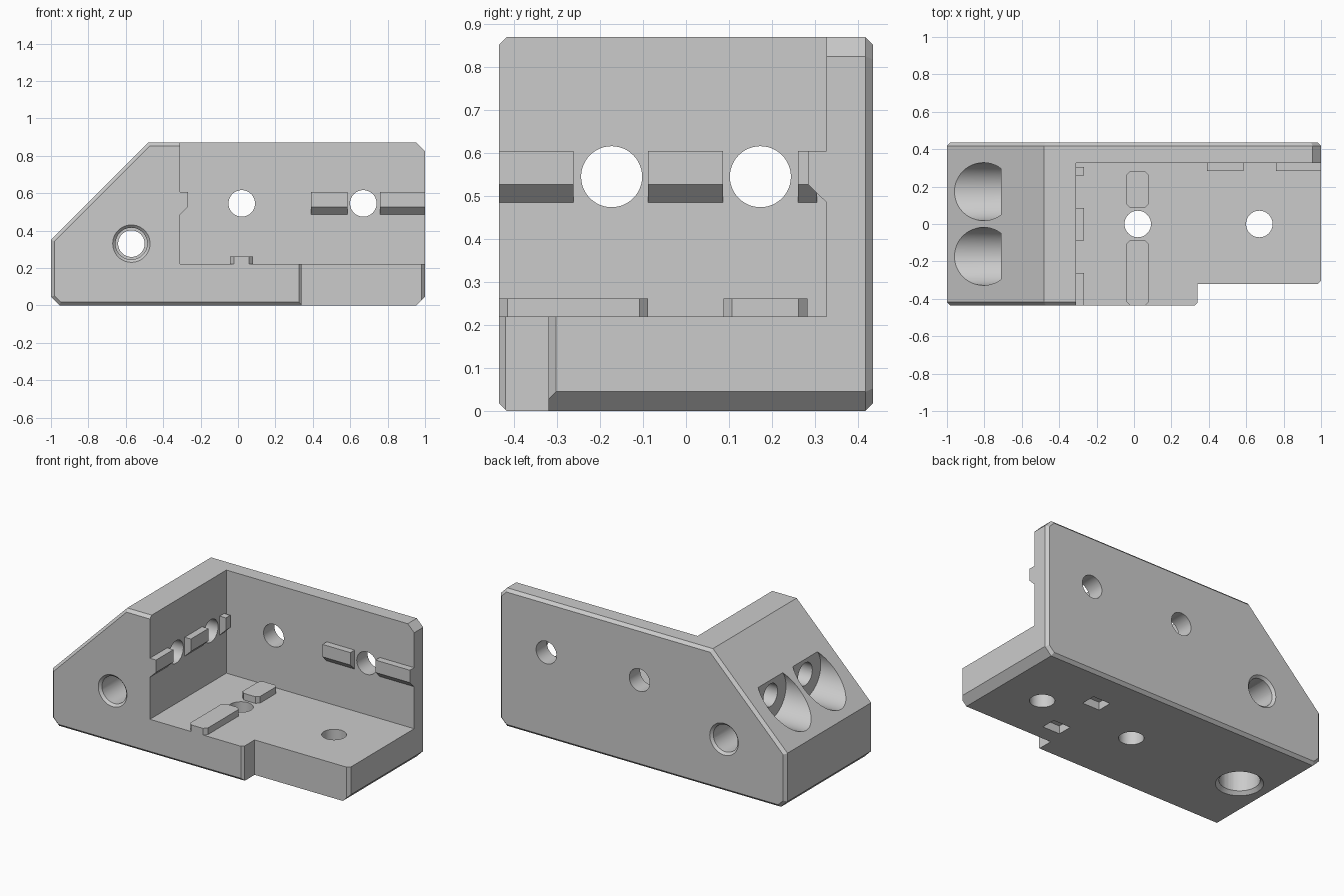
import bpy, bmesh, math
from mathutils import Vector

old = bpy.data.objects.get("Cube")
if old:
    bpy.data.objects.remove(old, do_unlink=True)

grey = bpy.data.materials.new("light_grey")
grey.use_nodes = True
COLOUR = (0.6, 0.6, 0.6, 1)
grey.diffuse_color = COLOUR
grey.node_tree.nodes["Principled BSDF"].inputs["Base Color"].default_value = COLOUR

HALF_Y, WALL_Y, FLOOR_Z, FACE_X = 0.435, 0.327, 0.22, -0.31
HOLE_Z, HOLE_R, EDGE = 0.545, 0.071, 0.018


def place(axis, p, t):
    """Put a 2D section point at distance t along the axis."""
    return {"x": Vector((t, p[0], p[1])),
            "y": Vector((p[0], t, p[1])),
            "z": Vector((p[0], p[1], t))}[axis]


def loft(name, axis, start, end, lo, hi, chamfer=0.0):
    """Solid between two matching sections, with optional chamfered ends."""
    bm = bmesh.new()
    a = [bm.verts.new(place(axis, p, lo)) for p in start]
    b = [bm.verts.new(place(axis, p, hi)) for p in end]
    caps = [bm.faces.new(a), bm.faces.new(b)]
    for i in range(len(a)):
        j = (i + 1) % len(a)
        bm.faces.new((a[i], a[j], b[j], b[i]))
    bmesh.ops.recalc_face_normals(bm, faces=bm.faces[:])
    if chamfer:
        rim = list({e for f in caps for e in f.edges})
        bmesh.ops.bevel(bm, geom=rim, offset=chamfer, segments=1,
                        affect="EDGES", profile=0.5)
    mesh = bpy.data.meshes.new(name)
    bm.to_mesh(mesh)
    bm.free()
    mesh.materials.append(grey)
    obj = bpy.data.objects.new(name, mesh)
    bpy.context.collection.objects.link(obj)
    return obj


def prism(name, axis, section, lo, hi, chamfer=0.0):
    return loft(name, axis, section, section, lo, hi, chamfer)


def rect(a0, a1, b0, b1):
    return [(a0, b0), (a1, b0), (a1, b1), (a0, b1)]


def ring(a, b, r, n=48):
    return [(a + r * math.cos(math.tau * i / n), b + r * math.sin(math.tau * i / n))
            for i in range(n)]


def cut(cutter):
    """Subtract a cutter from the bracket and discard it."""
    mod = bracket.modifiers.new("cut", "BOOLEAN")
    mod.operation, mod.solver, mod.object = "DIFFERENCE", "EXACT", cutter
    bpy.context.view_layer.objects.active = bracket
    bpy.ops.object.modifier_apply(modifier=mod.name)
    bpy.data.objects.remove(cutter, do_unlink=True)


def drill(axis, a, b, lo, hi, r, r_end=None):
    cut(loft("drill", axis, ring(a, b, r), ring(a, b, r_end or r), lo, hi))


# Body: sloped side outline with chamfered front and back rims
c = 0.045
outline = [(-1 + c, 0), (1 - c, 0), (1, c), (1, 0.87 - c), (1 - c, 0.87),
           (-0.48, 0.87), (-1, 0.35), (-1, c)]
bracket = prism("corner_bracket", "y", outline, -HALF_Y, HALF_Y, EDGE)

# Open space above the floor, between end block and back wall
cut(prism("space", "y", rect(FACE_X, 2, FLOOR_Z, 2), -1, WALL_Y))

# Front corner notch with chamfered vertical and lower edges
ny = -0.32
cut(prism("notch", "z",
          [(0.24, -HALF_Y - 0.085), (0.34, -HALF_Y + 0.015), (0.34, ny), (1 - EDGE, ny),
           (1.1, ny + 0.1 + EDGE), (1.1, -HALF_Y - 0.085)], -0.1, 0.3))
cut(prism("notch_edge", "x", [(ny - 0.05, -0.05 + EDGE + 0.05), (ny + EDGE + 0.05, -0.05),
                              (ny - 0.05, -0.05)], 0.341, 1.1))

# Small holes through back wall and floor
for x in (0.02, 0.67):
    drill("y", x, HOLE_Z, 0.2, 0.6, HOLE_R)
    drill("z", x, 0, -0.1, 0.4, HOLE_R)

# End block holes opening into round pockets on the slope
for y in (-0.173, 0.173):
    drill("x", y, HOLE_Z, -0.9, -0.2, HOLE_R)
    drill("x", y, HOLE_Z, -1.2, -0.71, 0.155)

# Cross hole, counterbored and countersunk at both sides
drill("y", -0.57, 0.33, -0.6, 0.6, HOLE_R)
for s in (-1, 1):
    drill("y", -0.57, 0.33, s * 0.2, s * 0.6, 0.085)
    drill("y", -0.57, 0.33, s * (HALF_Y + 0.01), s * (HALF_Y - 0.02), 0.11, 0.08)

# Large blind hole underneath
drill("z", -0.77, 0, -0.1, 0.25, 0.115)
drill("z", -0.77, 0, -0.01, 0.025, 0.145, 0.11)

# Locating pockets underneath
for y in (-0.173, 0.173):
    cut(prism("pocket", "z", rect(0.36, 0.48, y - 0.047, y + 0.047), -0.1, 0.05))

# Ledges with a sloped underside on the end block and back wall
def ledge_section(base, out):
    return [(base - out * 0.01, 0.605), (base + out * 0.043, 0.605),
            (base + out * 0.043, 0.527), (base, 0.485), (base - out * 0.01, 0.485)]


for i, (lo, hi) in enumerate([(-HALF_Y, -0.262), (-0.088, 0.086), (0.26, 0.305)]):
    prism(f"end_block_ledge_{i + 1}", "y", ledge_section(FACE_X, 1), lo, hi)
for i, (lo, hi) in enumerate([(0.39, 0.585), (0.76, 1.0)]):
    prism(f"back_wall_ledge_{i + 1}", "x", ledge_section(WALL_Y, -1), lo, hi)

# Floor keys with clipped corners
for i, (lo, hi) in enumerate([(-HALF_Y, -0.088), (0.087, 0.282)]):
    x0, x1, k = -0.042, 0.08, 0.02
    corners = [(x0 + k, lo), (x1 - k, lo), (x1, lo + k), (x1, hi - k),
               (x1 - k, hi), (x0 + k, hi), (x0, hi - k), (x0, lo + k)]
    prism(f"floor_key_{i + 1}", "z", corners, FLOOR_Z - 0.01, 0.262)

# Smooth the bores, keep every machined edge crisp
bpy.ops.object.select_all(action="DESELECT")
bracket.select_set(True)
bpy.context.view_layer.objects.active = bracket
bpy.ops.object.shade_smooth_by_angle(angle=math.radians(20))
